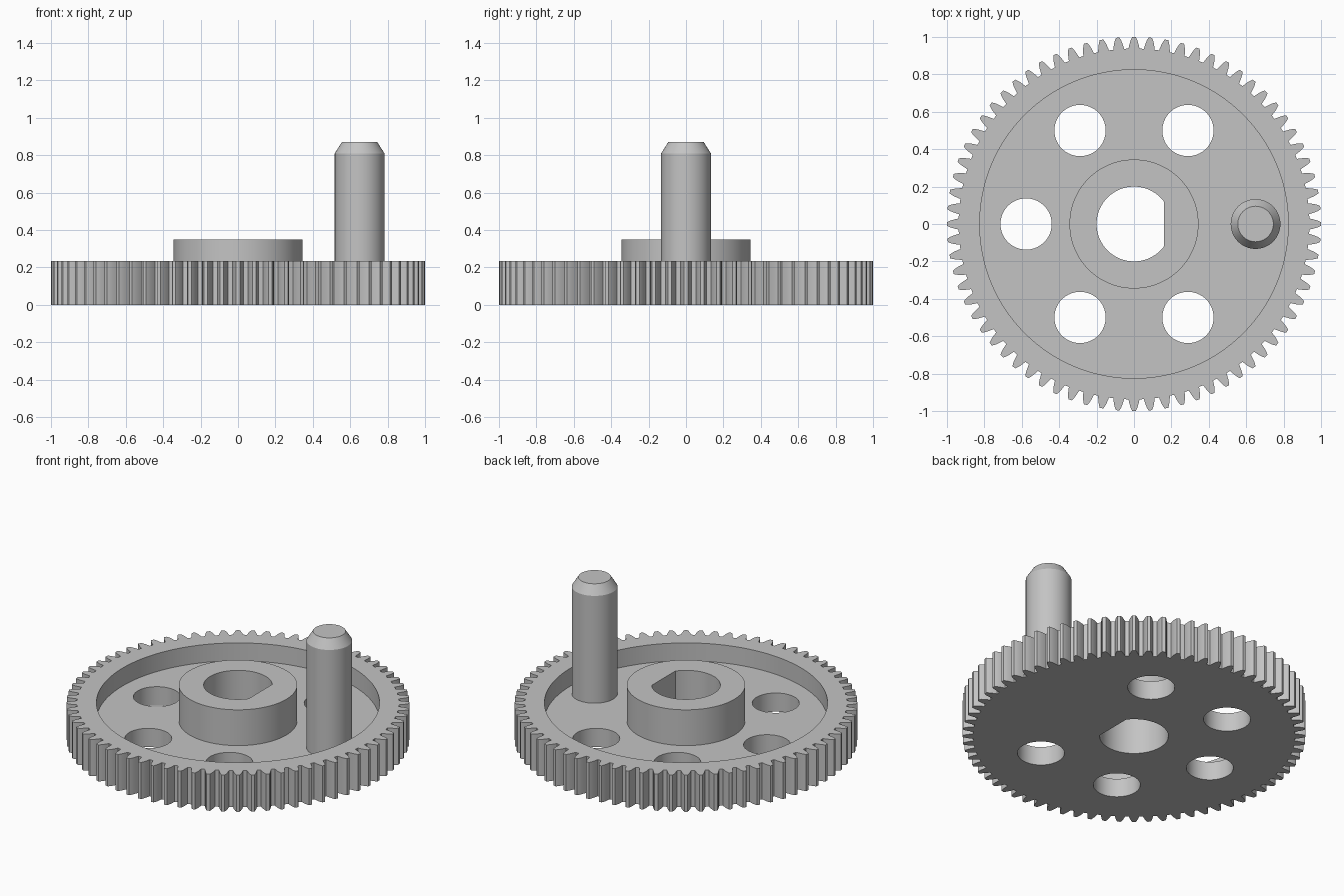
import bpy, bmesh
from math import pi, sin, cos, acos, radians

cube = bpy.data.objects.get("Cube")
if cube:
    bpy.data.objects.remove(cube, do_unlink=True)

# Main dimensions
TEETH = 72
ROOT, TIP = 0.938, 1.0
FLOOR, RIM_TOP, BOSS_TOP, PIN_TOP = 0.12, 0.235, 0.35, 0.87
BORE, FLAT_X = 0.2, 0.16

grey = bpy.data.materials.new("plain_grey")
grey.use_nodes = True
colour = (0.55, 0.55, 0.55, 1)
grey.diffuse_color = colour
grey.node_tree.nodes["Principled BSDF"].inputs["Base Color"].default_value = colour


def circle(r, cx=0, cy=0, n=64):
    return [(cx + r * cos(2 * pi * i / n), cy + r * sin(2 * pi * i / n)) for i in range(n)]


def finish(name, bm):
    bmesh.ops.recalc_face_normals(bm, faces=bm.faces)
    mesh = bpy.data.meshes.new(name)
    bm.to_mesh(mesh)
    bm.free()
    mesh.materials.append(grey)
    ob = bpy.data.objects.new(name, mesh)
    bpy.context.collection.objects.link(ob)
    return ob


def prism(name, outline, z0, z1):
    """Extrude a flat outline from z0 up to z1."""
    bm = bmesh.new()
    face = bm.faces.new([bm.verts.new((x, y, z0)) for x, y in outline])
    top = bmesh.ops.extrude_face_region(bm, geom=[face], use_keep_orig=True)["geom"]
    verts = [v for v in top if isinstance(v, bmesh.types.BMVert)]
    bmesh.ops.translate(bm, verts=verts, vec=(0, 0, z1 - z0))
    return finish(name, bm)


def cut(ob, cutters):
    """Subtract every cutter from the object."""
    for c in cutters:
        c.hide_render = True
        mod = ob.modifiers.new("cut", "BOOLEAN")
        mod.operation, mod.solver, mod.object = "DIFFERENCE", "EXACT", c
    bpy.context.view_layer.update()
    graph = bpy.context.evaluated_depsgraph_get()
    mesh = bpy.data.meshes.new_from_object(ob.evaluated_get(graph))
    ob.modifiers.clear()
    ob.data = mesh


def smooth(ob):
    bpy.ops.object.select_all(action="DESELECT")
    bpy.context.view_layer.objects.active = ob
    ob.select_set(True)
    bpy.ops.object.shade_smooth_by_angle(angle=radians(25))


# Toothed outline: (radius, half thickness) along one flank of a tooth
flank = [(ROOT, 0.029), (0.956, 0.0255), (0.973, 0.021), (0.988, 0.0155), (TIP, 0.0095)]
tooth = [(r, -w) for r, w in flank] + [(r, w) for r, w in reversed(flank)]
outline = []
for i in range(TEETH):
    for r, w in tooth:
        a = 2 * pi * i / TEETH + w / r
        outline.append((r * cos(a), r * sin(a)))

# Shaft bore with one flat side
half = acos(FLAT_X / BORE)
bore_shape = [(BORE * cos(a), BORE * sin(a))
              for a in (half + (2 * pi - 2 * half) * i / 60 for i in range(61))]
bore = prism("bore_cutter", bore_shape, -0.2, 0.6)

# Gear with recessed web and five lightening holes
gear = prism("gear_wheel", outline, 0, RIM_TOP)
cutters = [prism("recess_cutter", circle(0.825, n=128), FLOOR, 0.5), bore]
for k in range(1, 6):
    a = k * pi / 3
    cutters.append(prism("hole_cutter", circle(0.137, 0.577 * cos(a), 0.577 * sin(a)), -0.2, 0.6))
cut(gear, cutters)

# Raised hub around the bore
hub = prism("hub", circle(0.345, n=96), FLOOR, BOSS_TOP)
cut(hub, [bore])
for c in cutters:
    bpy.data.objects.remove(c, do_unlink=True)

# Off-centre crank pin with a chamfered end
pin = prism("crank_pin", circle(0.133, 0.65, 0), FLOOR, PIN_TOP)
bm = bmesh.new()
bm.from_mesh(pin.data)
cap = max(bm.faces, key=lambda f: f.calc_center_median().z)
bmesh.ops.inset_region(bm, faces=[cap], thickness=0.038)
for v in bm.verts:
    on_rim = (v.co.x - 0.65) ** 2 + v.co.y ** 2 > 0.12 ** 2
    if v.co.z > 0.5 and on_rim:
        v.co.z = 0.81
bm.to_mesh(pin.data)
bm.free()

for ob in (gear, hub, pin):
    smooth(ob)
